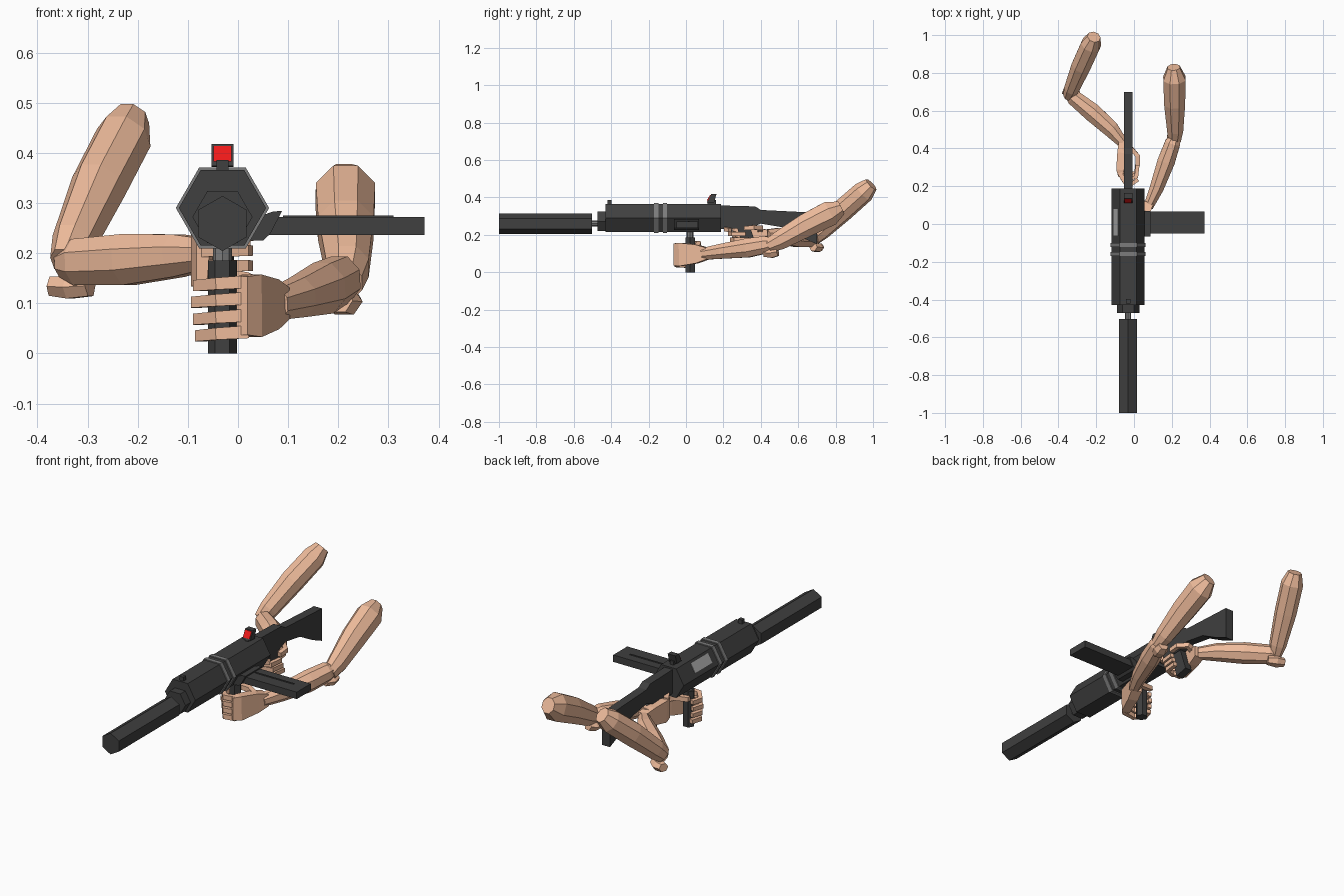
import bpy, bmesh, math
from mathutils import Vector


def mat(name, c):
    m = bpy.data.materials.new(name)
    m.diffuse_color = (*c, 1)
    return m


DARK = mat("dark_metal", (0.05, 0.05, 0.05))
GREY = mat("grey_metal", (0.2, 0.2, 0.2))
LIGHT = mat("bright_metal", (0.42, 0.42, 0.42))
RED = mat("red_lens", (0.85, 0.01, 0.01))
SKIN = mat("skin", (0.86, 0.5, 0.33))
GX = -0.031  # gun centre line


def finish(name, bm, m):
    bmesh.ops.recalc_face_normals(bm, faces=bm.faces)
    me = bpy.data.meshes.new(name)
    bm.to_mesh(me)
    bm.free()
    me.materials.append(m)
    ob = bpy.data.objects.new(name, me)
    bpy.context.collection.objects.link(ob)
    return ob


def loft(name, secs, n, m, phase=0.0):
    """Closed tube through (point, half width, half height) sections."""
    bm = bmesh.new()
    pts = [Vector(s[0]) for s in secs]
    rings = []
    for i, (p, w, h) in enumerate(secs):
        t = (pts[min(i + 1, len(pts) - 1)] - pts[max(i - 1, 0)]).normalized()
        ref = Vector((0, 1, 0)) if abs(t.z) > 0.9 else Vector((0, 0, 1))
        side = t.cross(ref).normalized()
        up = side.cross(t)
        ring = []
        for k in range(n):
            a = phase + math.tau * k / n
            ring.append(bm.verts.new(pts[i] + side * w * math.cos(a) + up * h * math.sin(a)))
        rings.append(ring)
    for a, b in zip(rings, rings[1:]):
        for k in range(n):
            bm.faces.new((a[k], a[(k + 1) % n], b[(k + 1) % n], b[k]))
    bm.faces.new(rings[0])
    bm.faces.new(rings[-1])
    return finish(name, bm, m)


def hexbar(name, y0, y1, z, r, m, phase=0.0, n=6):
    return loft(name, [((GX, y0, z), r, r), ((GX, y1, z), r, r)], n, m, phase)


def prism(name, pts, axis, a, b, m):
    """Extrude a profile along x (points are y,z) or along y (points are x,z)."""
    bm = bmesh.new()
    make = (lambda p, d: (d, p[0], p[1])) if axis == 'x' else (lambda p, d: (p[0], d, p[1]))
    lo = [bm.verts.new(make(p, a)) for p in pts]
    hi = [bm.verts.new(make(p, b)) for p in pts]
    bm.faces.new(lo)
    bm.faces.new(hi)
    for i in range(len(pts)):
        j = (i + 1) % len(pts)
        bm.faces.new((lo[i], lo[j], hi[j], hi[i]))
    return finish(name, bm, m)


def box(name, x0, x1, y0, y1, z0, z1, m):
    return prism(name, [(y0, z0), (y1, z0), (y1, z1), (y0, z1)], 'x', x0, x1, m)


# Receiver, barrel and suppressor
hexbar("receiver", -0.43, 0.187, 0.29, 0.087, DARK)
for i, y in enumerate((-0.17, -0.123)):
    hexbar(f"receiver_band_{i}", y, y + 0.022, 0.29, 0.093, GREY)
hexbar("receiver_nose", -0.472, -0.43, 0.272, 0.06, DARK)
hexbar("barrel", -0.52, -0.46, 0.26, 0.016, GREY, n=8)
hexbar("suppressor", -1.0, -0.503, 0.259, 0.055, DARK, math.pi / 6)

# Sights
box("front_sight", GX - 0.012, GX + 0.012, -0.42, -0.398, 0.36, 0.386, DARK)
box("rear_sight_base", GX - 0.01, GX + 0.01, 0.115, 0.16, 0.36, 0.385, DARK)
prism("rear_sight", [(0.112, 0.374), (0.15, 0.372), (0.163, 0.418), (0.135, 0.418)], 'x',
      GX - 0.022, GX + 0.022, DARK)
prism("rear_sight_lens", [(0.110, 0.383), (0.116, 0.383), (0.136, 0.414), (0.130, 0.414)], 'x',
      GX - 0.018, GX + 0.018, RED)

# Ejection port on the upper left slope
prism("ejection_port", [(-0.109, 0.312), (-0.084, 0.356), (-0.08, 0.352), (-0.104, 0.31)], 'y',
      -0.06, 0.08, LIGHT)

# Side magazine and its well
prism("magazine_well", [(0.0, 0.225), (0.05, 0.225), (0.064, 0.238), (0.088, 0.284), (0.07, 0.283),
                        (0.02, 0.265)], 'y', -0.065, 0.07, DARK)
box("magazine", 0.05, 0.372, -0.05, 0.065, 0.236, 0.272, DARK)
box("magazine_rib", 0.09, 0.31, 0.012, 0.02, 0.27, 0.275, DARK)

# Stock, pistol grip, trigger
prism("stock", [(0.18, 0.357), (0.37, 0.352), (0.4, 0.333), (0.7, 0.318), (0.7, 0.15), (0.62, 0.185),
                (0.52, 0.24), (0.4, 0.26), (0.34, 0.235), (0.18, 0.232)], 'x', GX - 0.023, GX + 0.023, DARK)
prism("pistol_grip", [(0.27, 0.25), (0.34, 0.25), (0.385, 0.115), (0.315, 0.1)], 'x',
      GX - 0.02, GX + 0.02, DARK)
prism("trigger", [(0.235, 0.24), (0.25, 0.24), (0.24, 0.2), (0.23, 0.2)], 'x', GX - 0.006, GX + 0.006, GREY)

# Foregrip
GY = 0.022
loft("foregrip", [((GX, GY, 0), 0.029, 0.029), ((GX, GY, 0.185), 0.029, 0.029)], 6, DARK)
loft("foregrip_post", [((GX, GY, 0.18), 0.019, 0.019), ((GX, GY, 0.225), 0.019, 0.019)], 8, GREY)


def finger(name, path, r=0.018):
    k = len(path) - 1
    loft(name, [(p, r * (1 - 0.2 * i / k), r * (1 - 0.2 * i / k)) for i, p in enumerate(path)],
         4, SKIN, math.pi / 4)


# Support arm gripping the foregrip
P8 = math.pi / 8
loft("support_upper_arm", [((0.215, 0.44, 0.14), 0.035, 0.04), ((0.218, 0.5, 0.17), 0.046, 0.055),
                           ((0.215, 0.64, 0.25), 0.06, 0.068), ((0.214, 0.77, 0.315), 0.064, 0.072),
                           ((0.21, 0.83, 0.345), 0.035, 0.04)], 8, SKIN, P8)
loft("support_forearm", [((0.075, 0.09, 0.098), 0.028, 0.034), ((0.12, 0.19, 0.112), 0.04, 0.043),
                         ((0.17, 0.33, 0.13), 0.05, 0.055), ((0.205, 0.43, 0.148), 0.044, 0.05),
                         ((0.218, 0.47, 0.155), 0.028, 0.03)], 8, SKIN, P8)
loft("support_elbow", [((0.2, 0.42, 0.105), 0.03, 0.026), ((0.212, 0.46, 0.103), 0.038, 0.03),
                       ((0.22, 0.49, 0.11), 0.026, 0.026)], 6, SKIN)
loft("support_palm", [((0.078, 0.115, 0.1), 0.038, 0.044), ((0.058, 0.06, 0.098), 0.036, 0.07),
                      ((0.028, -0.03, 0.095), 0.03, 0.088), ((0.008, -0.06, 0.095), 0.018, 0.082)],
     4, SKIN, math.pi / 4)
for i, z in enumerate((0.143, 0.11, 0.076, 0.043)):
    e = 0.004 * abs(i - 1)
    finger(f"support_finger_{i}", [(0.02, -0.045, z), (-0.04, -0.05, z - 0.004),
                                   (-0.083 + e, -0.005, z - 0.008), (-0.068 + e, 0.045, z - 0.008)])
finger("support_thumb", [(0.055, 0.06, 0.13), (0.015, 0.068, 0.15), (-0.06, 0.06, 0.157)], 0.02)

# Trigger arm holding the pistol grip
loft("trigger_upper_arm", [((-0.345, 0.68, 0.18), 0.03, 0.04), ((-0.328, 0.72, 0.22), 0.043, 0.052),
                           ((-0.278, 0.84, 0.333), 0.055, 0.062), ((-0.228, 0.95, 0.43), 0.056, 0.06),
                           ((-0.212, 0.99, 0.47), 0.036, 0.04)], 8, SKIN, P8)
loft("trigger_forearm", [((-0.06, 0.43, 0.198), 0.03, 0.033), ((-0.12, 0.5, 0.195), 0.046, 0.046),
                         ((-0.22, 0.59, 0.187), 0.053, 0.055), ((-0.32, 0.67, 0.182), 0.044, 0.05),
                         ((-0.352, 0.695, 0.18), 0.025, 0.03)], 8, SKIN, P8)
loft("trigger_elbow", [((-0.295, 0.68, 0.135), 0.024, 0.024), ((-0.335, 0.7, 0.132), 0.036, 0.026),
                       ((-0.372, 0.715, 0.134), 0.026, 0.022)], 6, SKIN)
loft("trigger_palm", [((-0.055, 0.44, 0.198), 0.036, 0.04), ((-0.064, 0.38, 0.195), 0.034, 0.062),
                      ((-0.074, 0.29, 0.188), 0.028, 0.078), ((-0.07, 0.25, 0.188), 0.018, 0.07)],
     4, SKIN, math.pi / 4)
finger("index_finger", [(-0.075, 0.27, 0.235), (-0.05, 0.225, 0.237), (-0.01, 0.215, 0.23),
                        (0.02, 0.235, 0.225)])
for i, z in enumerate((0.205, 0.175, 0.145)):
    y = 0.012 * i
    finger(f"trigger_finger_{i}", [(-0.072, 0.265 + y, z), (-0.035, 0.235 + y, z),
                                   (0.012, 0.25 + y, z), (0.02, 0.32 + y, z)])
finger("trigger_thumb", [(-0.065, 0.39, 0.22), (-0.015, 0.4, 0.237), (0.02, 0.36, 0.24),
                         (0.02, 0.31, 0.235)], 0.019)
